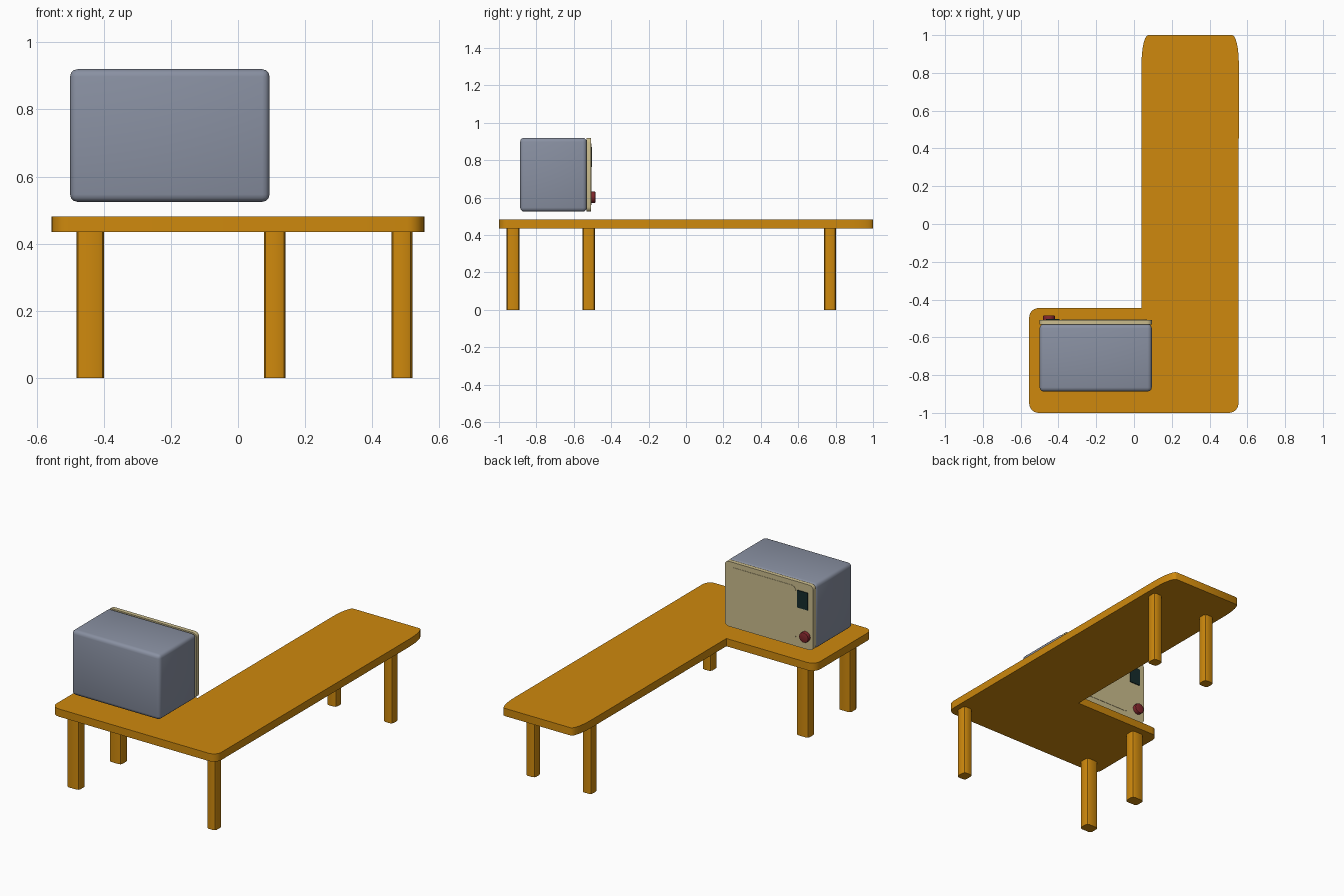
import bpy, bmesh, math
from mathutils import Vector

if "Cube" in bpy.data.objects:
    bpy.data.objects.remove(bpy.data.objects["Cube"])


def material(name, rgb):
    m = bpy.data.materials.new(name)
    m.diffuse_color = (*rgb, 1)
    m.use_nodes = True
    m.node_tree.nodes["Principled BSDF"].inputs["Base Color"].default_value = m.diffuse_color
    return m


WOOD = material("orange wood", (0.62, 0.25, 0.004))
GREY = material("blue grey", (0.25, 0.28, 0.36))
CREAM = material("cream", (0.60, 0.51, 0.27))
DARK = material("dark display", (0.008, 0.025, 0.025))
RED = material("dark red", (0.22, 0.02, 0.025))


def finish(name, bm, mat, smooth=True):
    bmesh.ops.recalc_face_normals(bm, faces=bm.faces)
    me = bpy.data.meshes.new(name)
    bm.to_mesh(me)
    bm.free()
    ob = bpy.data.objects.new(name, me)
    bpy.context.collection.objects.link(ob)
    me.materials.append(mat)
    if smooth:
        bpy.ops.object.select_all(action='DESELECT')
        ob.select_set(True)
        bpy.context.view_layer.objects.active = ob
        bpy.ops.object.shade_smooth_by_angle(angle=math.radians(35))
    return ob


def box(name, lo, hi, mat, bevel=0, axis=None, segments=3):
    """Box between two corners; bevels all edges, or only those along one axis."""
    lo, hi = Vector(lo), Vector(hi)
    bm = bmesh.new()
    bmesh.ops.create_cube(bm, size=1)
    for v in bm.verts:
        v.co = (lo + hi) / 2 + v.co * (hi - lo)
    if bevel:
        edges = [e for e in bm.edges if axis is None
                 or abs((e.verts[0].co - e.verts[1].co).normalized()[axis]) > 0.9]
        bmesh.ops.bevel(bm, geom=edges, offset=bevel, segments=segments,
                        profile=0.5, affect='EDGES')
    return finish(name, bm, mat)


# L-shaped table top: corner x, y, radius x, radius y
corners = [(-0.555, -1, 0.05, 0.05), (0.553, -1, 0.05, 0.05),
           (0.555, 1, 0.035, 0.15), (0.04, 1, 0.035, 0.15),
           (0.04, -0.445, 0, 0), (-0.555, -0.445, 0.05, 0.05)]
outline = []
for i, (x, y, rx, ry) in enumerate(corners):
    if rx == 0:
        outline.append((x, y))
        continue
    cx = x + rx if i in (0, 3, 5) else x - rx
    cy = y + ry if i in (0, 1) else y - ry
    start = {0: 180, 1: 270, 2: 0, 3: 90, 5: 90}[i]
    for k in range(7):
        a = math.radians(start + 15 * k)
        outline.append((cx + rx * math.cos(a), cy + ry * math.sin(a)))
bm = bmesh.new()
face = bm.faces.new([bm.verts.new((x, y, 0.435)) for x, y in outline])
ext = bmesh.ops.extrude_face_region(bm, geom=[face])
for v in ext["geom"]:
    if isinstance(v, bmesh.types.BMVert):
        v.co.z = 0.482
finish("table_top", bm, WOOD)

# Legs: centre x, y and half sizes
legs = {"front_left_leg": (-0.44, -0.925, 0.041, 0.034),
        "inner_left_leg": (-0.44, -0.52, 0.041, 0.034),
        "front_right_leg": (0.488, -0.925, 0.031, 0.034),
        "back_right_leg": (0.488, 0.77, 0.031, 0.031),
        "back_left_leg": (0.109, 0.77, 0.032, 0.031)}
for name, (x, y, hx, hy) in legs.items():
    box(name, (x - hx, y - hy, 0), (x + hx, y + hy, 0.437), WOOD, 0.016, 2, 2)

# Oven body and its face plate
box("oven_body", (-0.50, -0.887, 0.525), (0.094, -0.53, 0.92), GREY, 0.022)
box("oven_front_plate", (-0.50, -0.532, 0.525), (0.094, -0.507, 0.92), CREAM, 0.025, 1)

# Door panel, display and knob
box("oven_door", (-0.385, -0.51, 0.56), (0.07, -0.505, 0.89), CREAM, 0.03, 1)
box("display", (-0.465, -0.51, 0.765), (-0.395, -0.502, 0.87), DARK)
bm = bmesh.new()
bmesh.ops.create_cone(bm, cap_ends=True, segments=20, radius1=0.031,
                      radius2=0.031, depth=0.025)
bmesh.ops.bevel(bm, geom=[e for e in bm.edges if abs(e.verts[0].co.z - e.verts[1].co.z) < 1e-4
                          and e.verts[0].co.z > 0],
                offset=0.004, segments=2, profile=0.5, affect='EDGES')
for v in bm.verts:
    x, y, z = v.co
    v.co = (-0.45 + x, -0.497 + z, 0.602 + y)
finish("knob", bm, RED)
